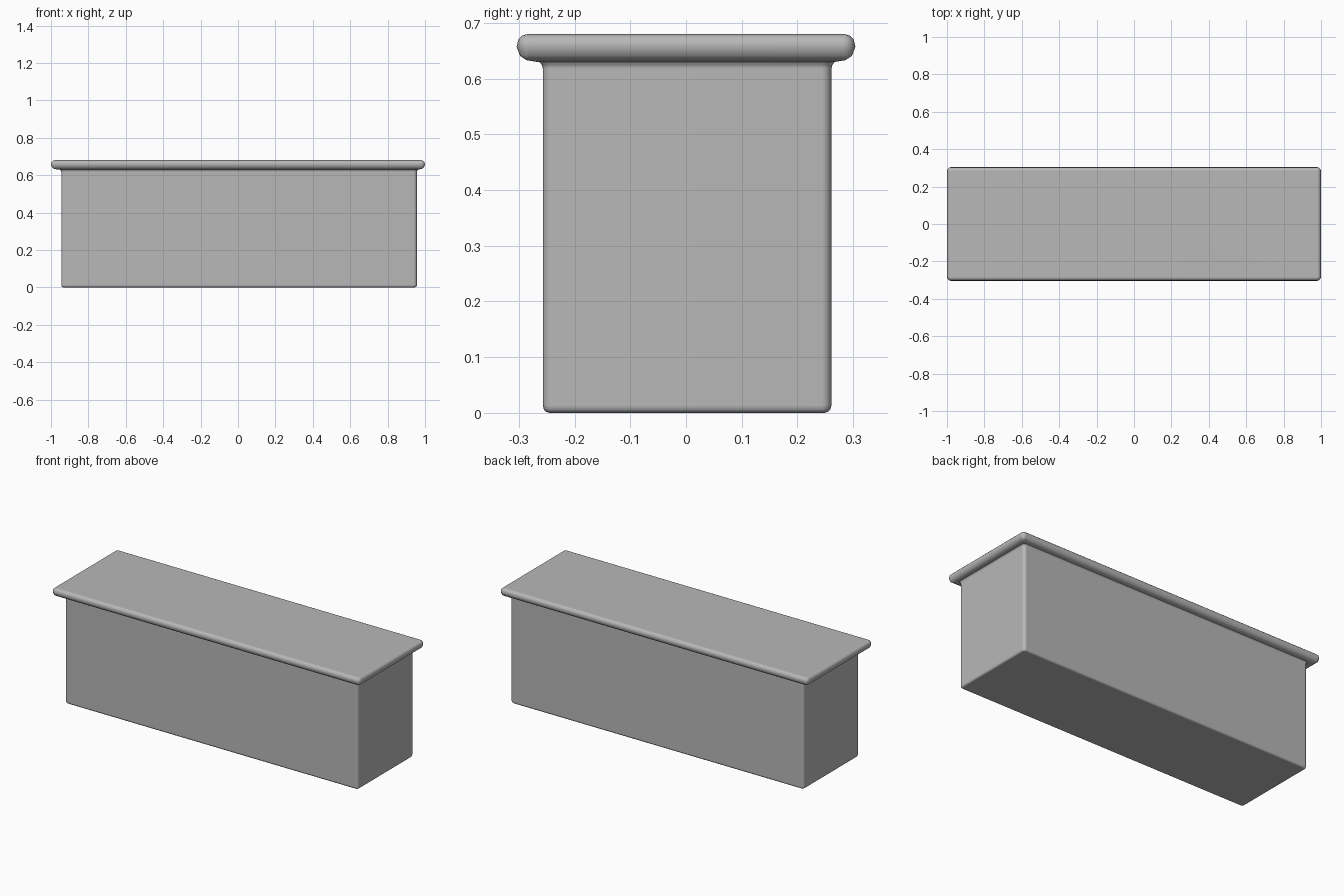
import bpy, bmesh, math

if "Cube" in bpy.data.objects:
    bpy.data.objects.remove(bpy.data.objects["Cube"])

# Mid grey shared by both parts
grey = bpy.data.materials.new("mid_grey")
grey.diffuse_color = (0.48, 0.48, 0.48, 1)
grey.use_nodes = True
grey.node_tree.nodes["Principled BSDF"].inputs["Base Color"].default_value = grey.diffuse_color


def ring(bm, cx, cy, hx, hy, r, z, seg=4):
    """Rounded rectangle of vertices at height z."""
    verts = []
    for k, (sx, sy) in enumerate(((1, 1), (-1, 1), (-1, -1), (1, -1))):
        for i in range(seg + 1):
            a = math.pi / 2 * (k + i / seg)
            verts.append(bm.verts.new((cx + sx * (hx - r) + r * math.cos(a),
                                       cy + sy * (hy - r) + r * math.sin(a), z)))
    return verts


def loft(name, centre, half, radius, profile):
    """Skin rounded rectangles; profile holds (inset, height) pairs, bottom to top."""
    bm = bmesh.new()
    rings = [ring(bm, *centre, half[0] - d, half[1] - d, max(radius - d, 0.004), z)
             for d, z in profile]
    for a, b in zip(rings, rings[1:]):
        n = len(a)
        for i in range(n):
            j = (i + 1) % n
            bm.faces.new((a[i], a[j], b[j], b[i]))
    bm.faces.new(rings[0][::-1])
    bm.faces.new(rings[-1])
    bmesh.ops.recalc_face_normals(bm, faces=bm.faces[:])
    mesh = bpy.data.meshes.new(name)
    bm.to_mesh(mesh)
    bm.free()
    mesh.materials.append(grey)
    obj = bpy.data.objects.new(name, mesh)
    bpy.context.collection.objects.link(obj)
    bpy.ops.object.select_all(action='DESELECT')
    obj.select_set(True)
    bpy.context.view_layer.objects.active = obj
    bpy.ops.object.shade_smooth_by_angle(angle=math.radians(40))
    # Keep the large flat faces evenly shaded
    weighted = obj.modifiers.new("flat_face_shading", 'WEIGHTED_NORMAL')
    weighted.keep_sharp = True
    return obj


# Box body with softened bottom edge and small cove under the top
loft("counter_body", (0.006, 0.002), (0.951, 0.259), 0.018,
     [(0.012, 0.0), (0.006, 0.002), (0.002, 0.006), (0.0, 0.014),
      (0.0, 0.618), (-0.002, 0.625), (-0.008, 0.632)])

# Overhanging top slab with bullnose edge
loft("counter_top", (0, 0), (1.0, 0.304), 0.022,
     [(0.036, 0.63), (0.018, 0.633), (0.006, 0.641), (0.0, 0.657),
      (0.003, 0.670), (0.010, 0.677), (0.020, 0.68)])
